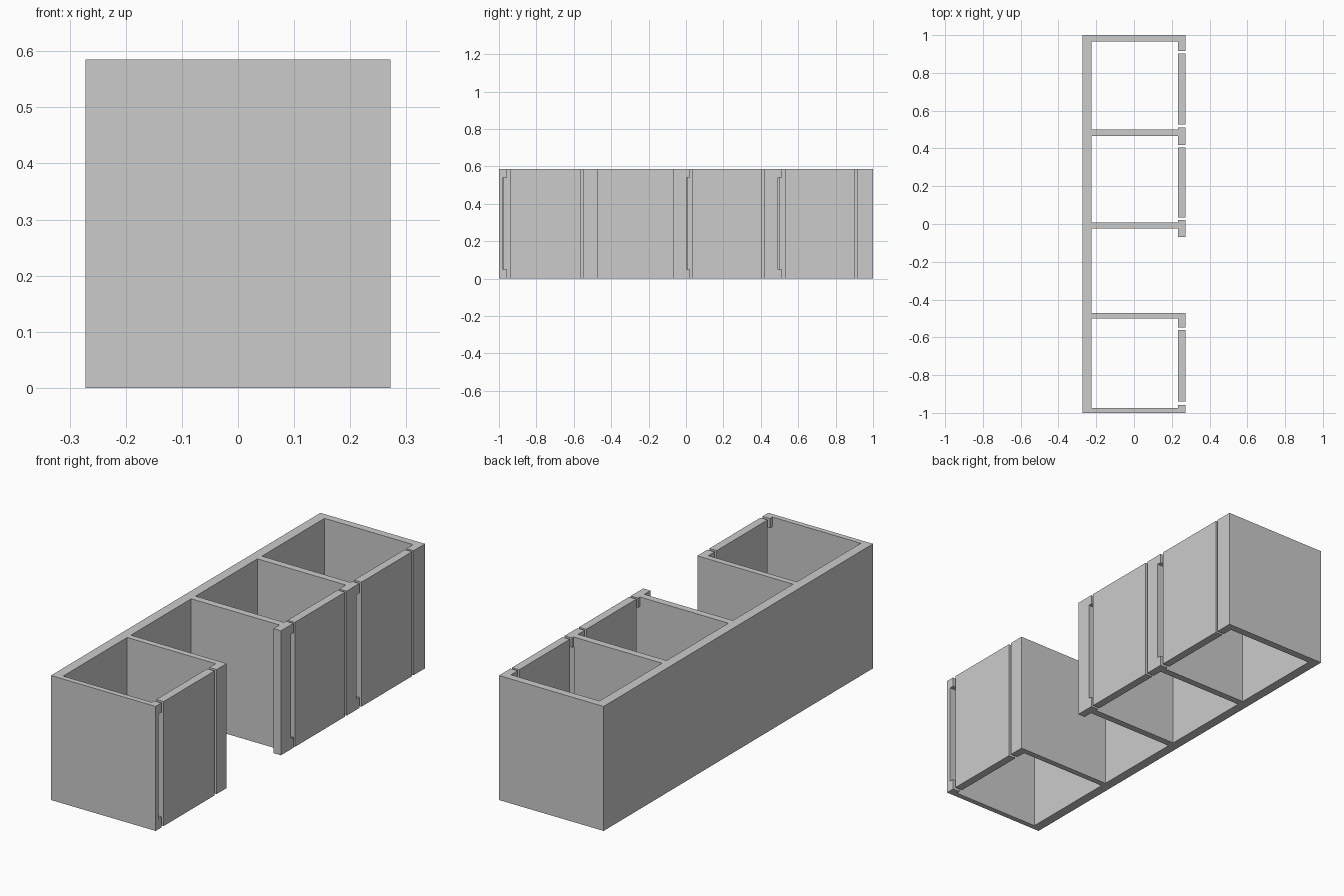
import bpy, bmesh

if "Cube" in bpy.data.objects:
    bpy.data.objects.remove(bpy.data.objects["Cube"])

H = 0.585
XB, XI, XP, XF = -0.272, -0.226, 0.234, 0.272  # back, inner back, post inside, front


def prism(name, pts, z0, z1):
    """Extrude a flat outline from z0 to z1."""
    clean = []
    for p in pts:
        if not clean or p != clean[-1]:
            clean.append(p)
    bm = bmesh.new()
    face = bm.faces.new([bm.verts.new((x, y, z0)) for x, y in clean])
    ext = bmesh.ops.extrude_face_region(bm, geom=[face])
    top = [v for v in ext["geom"] if isinstance(v, bmesh.types.BMVert)]
    bmesh.ops.translate(bm, verts=top, vec=(0, 0, z1 - z0))
    bmesh.ops.recalc_face_normals(bm, faces=bm.faces)
    mesh = bpy.data.meshes.new(name)
    bm.to_mesh(mesh)
    bm.free()
    ob = bpy.data.objects.new(name, mesh)
    bpy.context.collection.objects.link(ob)
    return ob


def box(name, x0, x1, y0, y1, z0, z1):
    return prism(name, [(x0, y0), (x1, y0), (x1, y1), (x0, y1)], z0, z1)


# Cross walls with their front posts: wall start, wall end, post start, post end
walls = [
    (-1.0, -0.975, -1.0, -0.957),
    (-0.50, -0.472, -0.547, -0.472),
    (-0.025, 0.008, -0.07, 0.022),
    (0.467, 0.50, 0.418, 0.512),
    (0.965, 1.0, 0.915, 1.0),
]

# Frame: back wall, cross walls and posts as one outline
outline = [(XB, -1.0)]
for w0, w1, p0, p1 in walls:
    outline += [(XI, w0), (XP, w0), (XP, p0), (XF, p0),
                (XF, p1), (XP, p1), (XP, w1), (XI, w1)]
outline.append((XB, 1.0))
frame = prism("stall_frame", outline, 0, H)

# Latch recesses on one side of each door gap
for i, (y0, y1) in enumerate([(-0.978, -0.957), (0.004, 0.022), (0.492, 0.512)]):
    cutter = box(f"recess_cutter_{i}", XP - 0.001, 0.3, y0, y1 + 0.005, 0.05, 0.54)
    cutter.hide_render = True
    mod = frame.modifiers.new("recess", "BOOLEAN")
    mod.operation = "DIFFERENCE"
    mod.solver = "EXACT"
    mod.object = cutter
    bpy.context.view_layer.objects.active = frame
    bpy.ops.object.modifier_apply(modifier=mod.name)
    bpy.data.objects.remove(cutter)

# Door panels standing in the front openings (one bay is left open)
for i, (y0, y1) in enumerate([(-0.94, -0.562), (0.034, 0.406), (0.528, 0.903)]):
    box(f"door_panel_{i + 1}", XP, XF, y0, y1, 0, H)
